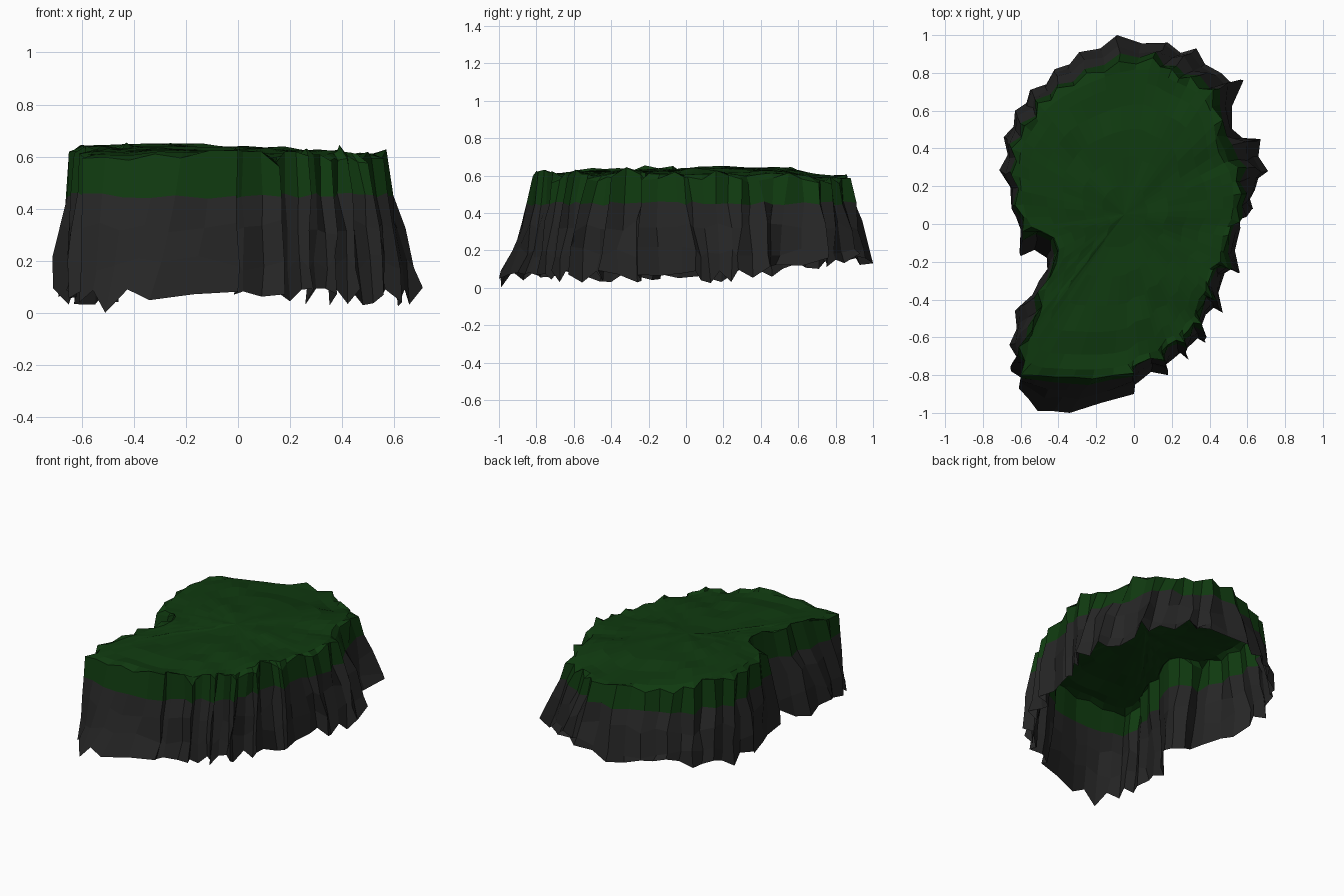
import bpy, random
from math import exp
from mathutils import Vector, noise

if "Cube" in bpy.data.objects:
    bpy.data.objects.remove(bpy.data.objects["Cube"])

random.seed(4)

# Rim outline of the grassy top and matching foot outline, counter-clockwise
RIM = [(-.60, -.80), (-.42, -.81), (-.22, -.82), (0, -.79), (.02, -.74), (.16, -.72), (.18, -.64), (.27, -.63),
       (.29, -.56), (.36, -.53), (.37, -.42), (.42, -.40), (.42, -.24), (.50, -.24), (.50, -.06), (.56, .01),
       (.57, .16), (.55, .30), (.48, .39), (.47, .55), (.42, .71), (.30, .78), (.20, .82), (.10, .88),
       (-.08, .86), (-.25, .80), (-.41, .72), (-.51, .64), (-.58, .52), (-.65, .40), (-.65, .26),
       (-.63, .10), (-.59, -.04), (-.43, -.07), (-.43, -.22), (-.51, -.36), (-.53, -.50), (-.61, -.65)]
FOOT = [(-.61, -.87), (-.51, -.99), (-.34, -1.0), (0, -.90), (.02, -.84), (.18, -.80), (.20, -.72),
        (.29, -.72), (.30, -.64), (.38, -.63), (.38, -.48), (.47, -.47), (.48, -.26), (.56, -.26), (.56, -.02),
        (.63, .08), (.64, .18), (.71, .28), (.67, .45), (.52, .48), (.58, .76), (.46, .80), (.33, .93), (.18, .96),
        (-.09, 1.0), (-.29, .91), (-.42, .82), (-.55, .71), (-.63, .60), (-.69, .46), (-.71, .28),
        (-.64, .08), (-.60, -.17), (-.46, -.18), (-.50, -.31), (-.63, -.46), (-.66, -.64), (-.65, -.78)]
FRONT_COLS = 3   # the front face is broad and flat


def densify(points, jag):
    """Add a midpoint to each segment, pushed inwards to make ribs."""
    out = []
    for i, p in enumerate(points):
        a, b = Vector(p), Vector(points[(i + 1) % len(points)])
        d = (b - a).normalized()
        push = 0.004 if i < FRONT_COLS else random.uniform(.5, 1) * jag
        out += [a, (a + b) / 2 + Vector((-d.y, d.x)) * push]
    return out


def material(name, col):
    m = bpy.data.materials.new(name)
    m.diffuse_color = (*col, 1)
    m.use_nodes = True
    m.node_tree.nodes["Principled BSDF"].inputs["Base Color"].default_value = m.diffuse_color
    return m


def make(name, rings, mat, centre=None):
    """Skin closed rings of equal length, optionally capped by a centre fan."""
    n = len(rings[0])
    verts = [v for r in rings for v in r]
    faces = [(k * n + i, k * n + (i + 1) % n, (k + 1) * n + (i + 1) % n, (k + 1) * n + i)
             for k in range(len(rings) - 1) for i in range(n)]
    if centre:
        last = (len(rings) - 1) * n
        faces += [(last + i, last + (i + 1) % n, len(verts)) for i in range(n)]
        verts.append(centre)
    me = bpy.data.meshes.new(name)
    me.from_pydata(verts, [], faces)
    me.materials.append(mat)
    ob = bpy.data.objects.new(name, me)
    bpy.context.collection.objects.link(ob)
    return ob


def top_z(x, y):
    """Rolling ground, highest left of the middle, dropping at the back."""
    hill = .03 * exp(-((x + .2) ** 2 + (y - .2) ** 2) / .12)
    return (.618 - .02 * x - .09 * max(0, y - .5) - .05 * max(0, -y - .5) + hill
            + .018 * noise.noise((x * 2.5, y * 5, 3.1)) + .016 * noise.noise((x * 6, y * 9, 1.7)))


rim = densify(RIM, .035)
foot = densify(FOOT, .04)
N = len(rim)
rim_z = [top_z(p.x, p.y) - .008 + random.uniform(-.025, .03) for p in rim]
foot_z = [.06 + .13 * max(0, p.y - .2) + random.uniform(-.035, .035) for p in foot]
foot_z[2] = 0.0


def wall_ring(t_front, t_rest, z, wobble):
    """Ring part-way from rim to foot; the front flares late, the rest bulges."""
    ring = []
    for i in range(N):
        j = .006 if i < 2 * FRONT_COLS else .013
        p = rim[i].lerp(foot[i], t_front if rim[i].y < -.7 else t_rest)
        ring.append((p.x + random.uniform(-j, j), p.y + random.uniform(-j, j),
                     z + random.uniform(-wobble, wobble)))
    return ring


# Grass cap: hanging band, rim, then rolling rings to the centre
band = wall_ring(.17, .27, .45, .012)
rim_ring = [(p.x, p.y, z) for p, z in zip(rim, rim_z)]
c = Vector((-.05, .05))
cap = []
for s in (.95, .86, .72, .56, .38, .2):
    ring = []
    for i in range(N):
        soft = (rim[i - 1] + rim[i] * 2 + rim[(i + 1) % N]) / 4
        q = c + (soft - c) * s
        ring.append((q.x, q.y, top_z(q.x, q.y)))
    cap.append(ring)
make("grass_cap", [band, rim_ring] + cap, material("grass", (.005, .042, .005)), (c.x, c.y, top_z(*c)))

# Rock cliff: open-bottomed skirt below the grass
foot_ring = [(p.x, p.y, max(0, z)) for p, z in zip(foot, foot_z)]
make("rock_cliff", [foot_ring, wall_ring(.6, .86, .19, .03), wall_ring(.36, .56, .33, .03), band],
     material("rock", (.019, .019, .019)))
